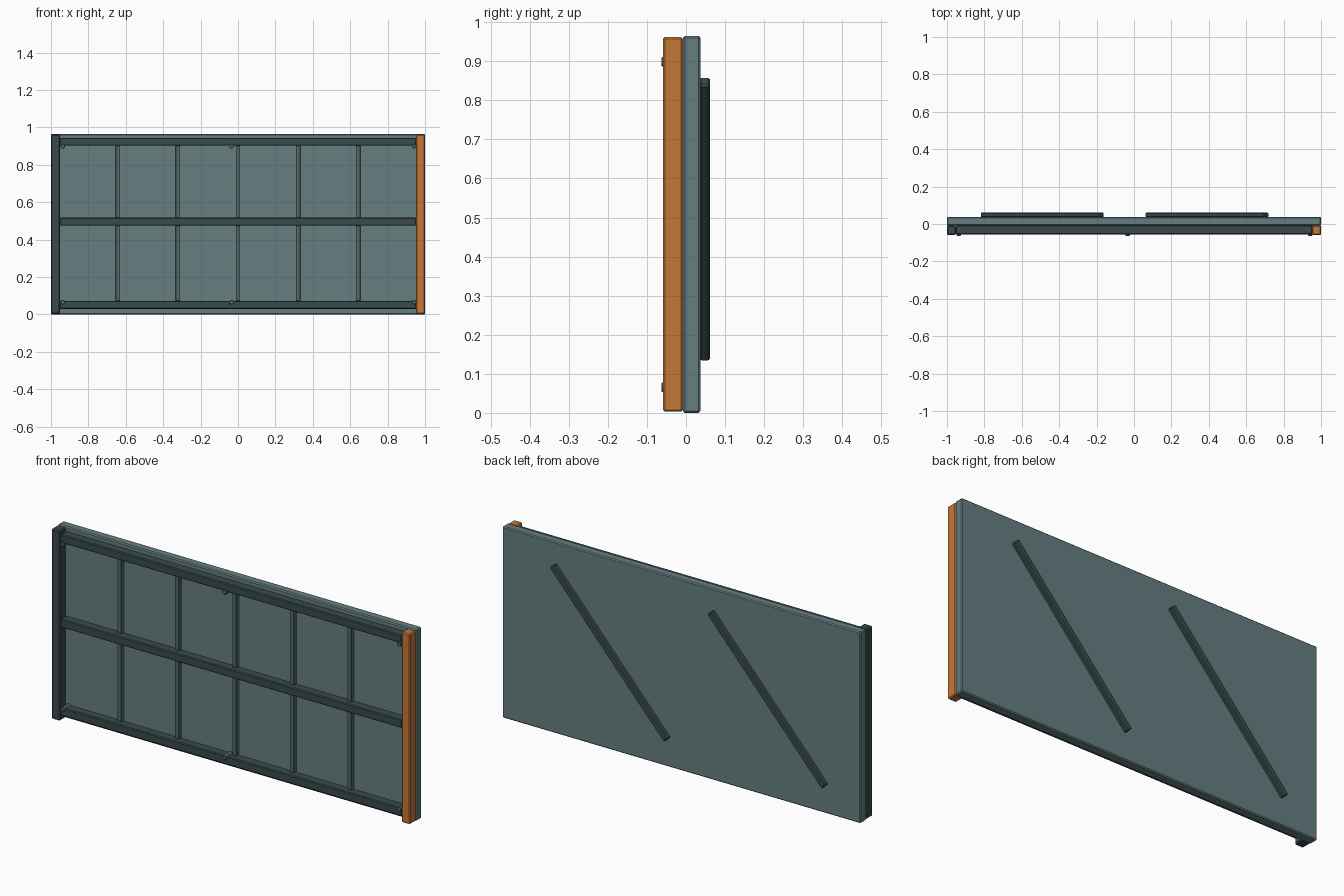
import bpy
import math

cube = bpy.data.objects.get("Cube")
if cube:
    bpy.data.objects.remove(cube, do_unlink=True)


def material(name, r, g, b):
    m = bpy.data.materials.new(name)
    m.use_nodes = True
    m.diffuse_color = (r, g, b, 1)
    m.node_tree.nodes["Principled BSDF"].inputs["Base Color"].default_value = (r, g, b, 1)
    return m


PANEL = material("blue grey panel", 0.133, 0.212, 0.22)
DARK = material("dark frame", 0.042, 0.069, 0.073)
MID = material("mid grey metal", 0.085, 0.135, 0.14)
ORANGE = material("orange paint", 0.55, 0.188, 0.042)


def finish(ob, name, mat, bevel):
    ob.name = name
    ob.data.materials.append(mat)
    if bevel:
        mod = ob.modifiers.new("edge bevel", "BEVEL")
        mod.width = bevel
        mod.segments = 1
    return ob


def box(name, x, y, z, mat, bevel=0.004, tilt=0):
    """Box between the given (low, high) ranges, tilted about y."""
    spans = (x, y, z)
    bpy.ops.mesh.primitive_cube_add(size=1, location=[(a + b) / 2 for a, b in spans])
    ob = bpy.context.object
    ob.scale = [b - a for a, b in spans]
    bpy.ops.object.transform_apply(location=False, rotation=False, scale=True)
    ob.rotation_euler.y = tilt
    return finish(ob, name, mat, bevel)


HEIGHT = 0.965
FACE = -0.008  # front of the panel

# Main panel
box("wall_panel", (-1, 1), (FACE, 0.037), (0, HEIGHT), PANEL, 0.005)

# End posts
box("right_post", (-1, -0.953), (-0.059, FACE), (0.003, 0.962), DARK, 0.005)
box("left_post", (0.953, 1), (-0.059, FACE), (0.003, 0.962), ORANGE, 0.005)

# Horizontal rails
for name, z in (("bottom", 0.051), ("middle", 0.496), ("top", 0.923)):
    box(name + "_rail", (-0.953, 0.953), (-0.055, FACE), (z - 0.021, z + 0.021), DARK)

# Thin vertical ribs between the rails
for i in range(-2, 3):
    x = i * 0.321
    for name, low, high in (("lower", 0.072, 0.475), ("upper", 0.517, 0.902)):
        box(f"{name}_rib_{i + 3}", (x - 0.012, x + 0.012), (-0.03, FACE), (low, high), MID, 0.002)

# Rivets at the rail ends and middle
for z in (0.066, 0.899):
    for x in (-0.937, -0.034, 0.942):
        bpy.ops.mesh.primitive_cylinder_add(
            vertices=12, radius=0.012, depth=0.055,
            location=(x, -0.0355, z), rotation=(math.pi / 2, 0, 0))
        finish(bpy.context.object, "rivet", MID, 0.002)

# Diagonal braces on the back
for i, x in enumerate((-0.49, 0.39)):
    box(f"back_brace_{i + 1}", (x - 0.476, x + 0.476), (0.035, 0.061),
        (0.479, 0.513), DARK, 0.005, tilt=-math.radians(48))
